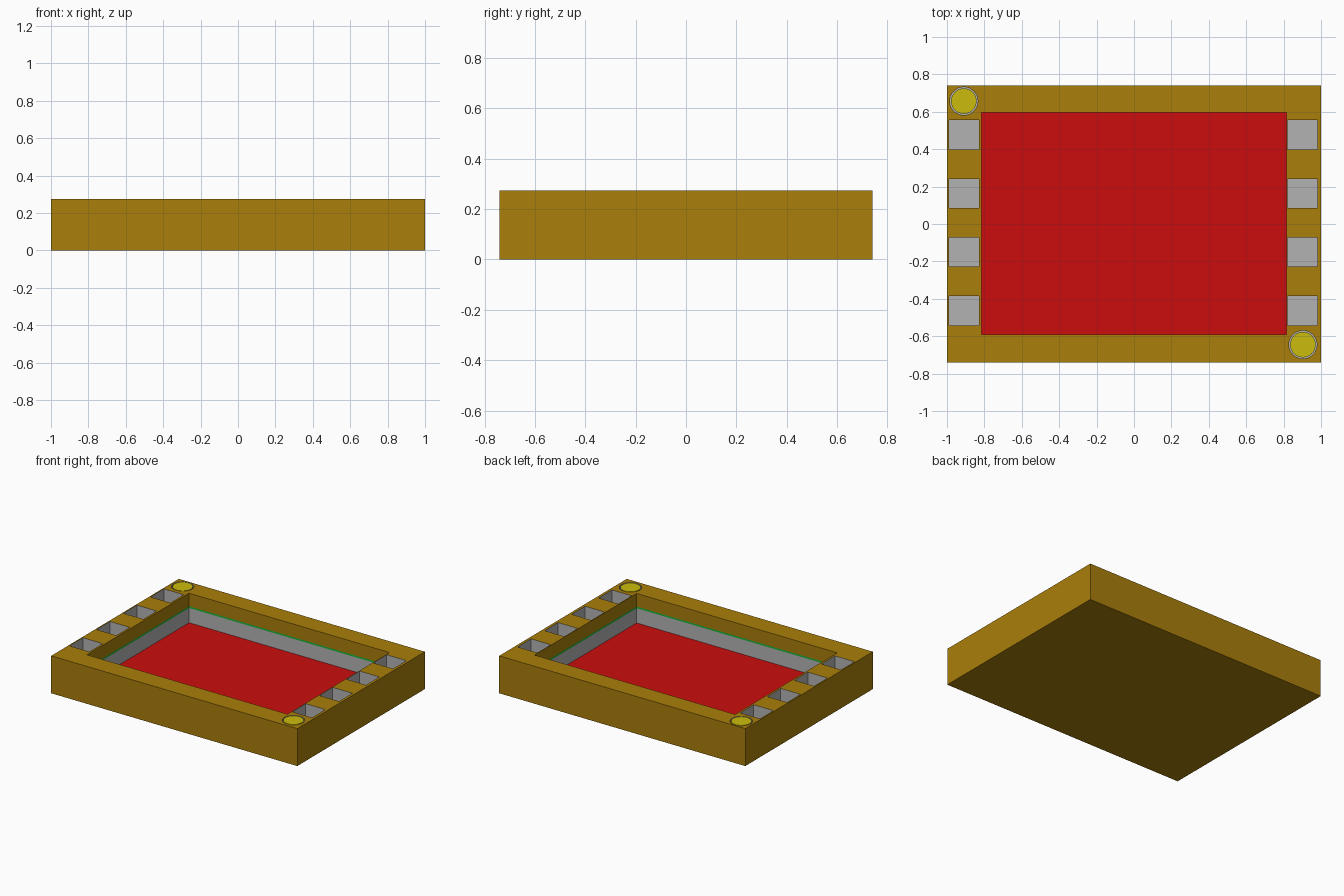
import bpy, bmesh

if "Cube" in bpy.data.objects:
    bpy.data.objects.remove(bpy.data.objects["Cube"])


def material(name, rgb):
    m = bpy.data.materials.new(name)
    m.diffuse_color = (*rgb, 1)
    m.use_nodes = True
    m.node_tree.nodes["Principled BSDF"].inputs["Base Color"].default_value = m.diffuse_color
    return m


brown = material("brown", (0.40, 0.21, 0.003))
grey = material("grey", (0.45, 0.45, 0.45))
red = material("red", (0.60, 0.004, 0.004))
green = material("green", (0.01, 0.45, 0.04))
yellow = material("yellow", (0.60, 0.50, 0.004))


def finish(name, bm, mat):
    me = bpy.data.meshes.new(name)
    bm.to_mesh(me)
    bm.free()
    me.materials.append(mat)
    ob = bpy.data.objects.new(name, me)
    bpy.context.collection.objects.link(ob)
    return ob


def box_bm(x0, x1, y0, y1, z0, z1):
    bm = bmesh.new()
    bmesh.ops.create_cube(bm, size=1)
    bmesh.ops.scale(bm, vec=(x1 - x0, y1 - y0, z1 - z0), verts=bm.verts)
    bmesh.ops.translate(bm, vec=((x0 + x1) / 2, (y0 + y1) / 2, (z0 + z1) / 2), verts=bm.verts)
    return bm


def box(name, dims, mat):
    return finish(name, box_bm(*dims), mat)


def disc(name, x, y, r, z0, z1, mat):
    bm = bmesh.new()
    bmesh.ops.create_cone(bm, cap_ends=True, segments=48, radius1=r, radius2=r, depth=z1 - z0)
    bmesh.ops.translate(bm, vec=(x, y, (z0 + z1) / 2), verts=bm.verts)
    return finish(name, bm, mat)


TOP, FLOOR, HOLE = 0.275, 0.06, 0.15
X0, X1, Y0, Y1 = -0.815, 0.815, -0.59, 0.595
CORNERS = ((-0.91, 0.657), (0.903, -0.645))

# tray body and its recesses
body = box("tray_body", (-1, 1, -0.74, 0.74, 0, TOP), brown)
body.data.materials.append(grey)
cutters = [box("centre_cutter", (X0, X1, Y0, Y1, FLOOR - 0.005, 0.4), brown)]
for x in (-0.91, 0.90):
    for i in range(4):
        y = 0.477 - i * 0.3135
        cutters.append(box("slot_cutter", (x - 0.08, x + 0.08, y - 0.078, y + 0.078, HOLE, 0.4), grey))
for x, y in CORNERS:
    cutters.append(disc("coin_cutter", x, y, 0.075, 0.24, 0.4, grey))

for c in cutters:
    mod = body.modifiers.new("cut", "BOOLEAN")
    mod.operation, mod.solver, mod.object = "DIFFERENCE", "EXACT", c
    mod.material_mode = "TRANSFER"
bpy.context.view_layer.objects.active = body
for mod in list(body.modifiers):
    bpy.ops.object.modifier_apply(modifier=mod.name)
for c in cutters:
    bpy.data.objects.remove(c)


# wall linings: inward-facing bands around the centre recess
def band(name, z0, z1, mat):
    e = 0.003
    bm = box_bm(X0 + e, X1 - e, Y0 + e, Y1 - e, z0, z1)
    caps = [f for f in bm.faces if abs(f.normal.z) > 0.5]
    bmesh.ops.delete(bm, geom=caps, context="FACES")
    bmesh.ops.reverse_faces(bm, faces=bm.faces)
    return finish(name, bm, mat)


band("grey_lining", FLOOR, 0.168, grey)
band("green_trim", 0.168, 0.18, green)

# red floor panel
box("red_floor", (X0, X1, Y0, Y1, FLOOR - 0.005, FLOOR), red)

# yellow corner discs
for x, y in CORNERS:
    disc("corner_disc", x, y, 0.068, 0.24, TOP, yellow)
